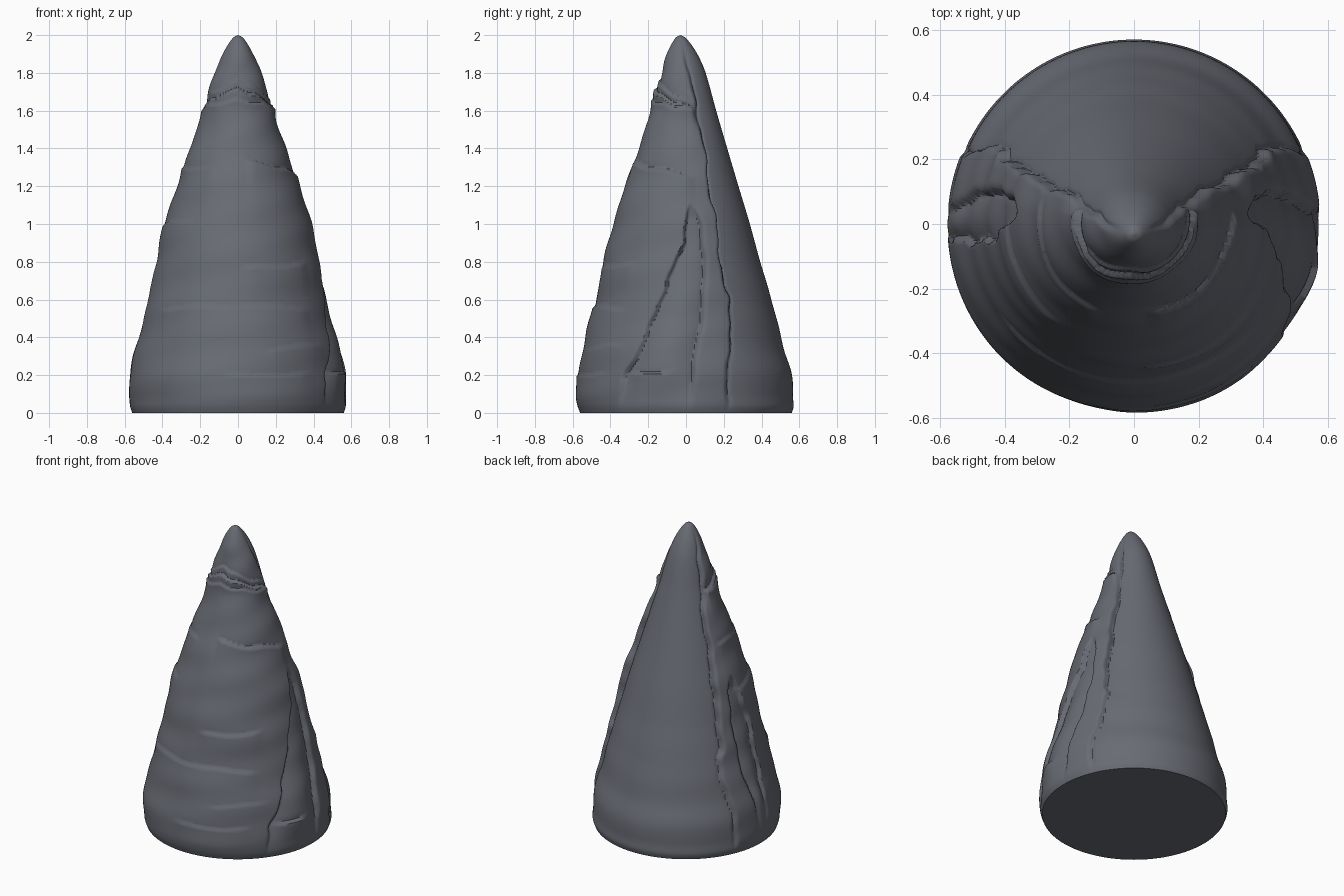
import bpy, bmesh, math

if "Cube" in bpy.data.objects:
    bpy.data.objects.remove(bpy.data.objects["Cube"])

COLS, ROWS = 360, 200

# vertical profiles as (z, value)
FRONT = [(0, .56), (.04, .573), (.12, .578), (.22, .57), (.4, .53), (.6, .478), (.8, .437), (1, .388),
         (1.2, .322), (1.4, .252), (1.6, .18), (1.7, .155), (1.8, .122), (1.88, .092), (1.94, .06),
         (1.975, .036), (1.992, .019), (2, 0)]
BACK = [(0, .56), (.04, .573), (.2, .565), (.35, .522), (.6, .458), (.8, .398), (1, .343), (1.2, .283),
        (1.4, .224), (1.6, .167), (1.8, .118), (1.88, .09), (1.94, .059), (1.975, .035), (1.992, .018), (2, 0)]
SEAM = [(0, .225), (.2, .225), (.4, .24), (.6, .24), (.66, .21), (1, .17), (1.2, .13),
        (1.4, .105), (1.6, .06), (1.8, .02), (2, -.03)]
CENTRE = [(0, 0), (1.5, 0), (1.8, -.008), (1.9, -.018), (2, -.03)]


def curve(pts, z):
    """Smooth curve through the points."""
    z = min(max(z, pts[0][0]), pts[-1][0])
    n = len(pts)
    i = 0
    while i < n - 2 and z > pts[i + 1][0]:
        i += 1

    def slope(k):
        a, b = pts[max(k - 1, 0)], pts[min(k + 1, n - 1)]
        return (b[1] - a[1]) / (b[0] - a[0])
    (z0, a), (z1, b) = pts[i], pts[i + 1]
    h = z1 - z0
    t = (z - z0) / h
    return ((2*t**3 - 3*t*t + 1) * a + (t**3 - 2*t*t + t) * h * slope(i)
            + (3*t*t - 2*t**3) * b + (t**3 - t*t) * h * slope(i + 1))


def line(pts, z):
    """Straight interpolation, clamped at the ends."""
    if z <= pts[0][0]:
        return pts[0][1]
    for (z0, a), (z1, b) in zip(pts, pts[1:]):
        if z <= z1:
            return a + (b - a) * (z - z0) / (z1 - z0)
    return pts[-1][1]


def ramp(a, b, v):
    t = min(max((v - a) / (b - a), 0), 1)
    return t * t * (3 - 2 * t)


# side splits: y of front and rear edge by height, lowest height, top height, depth
SPLITS = {
    1: ([(0, -.37), (.2, -.33), (.32, -.26), (.5, -.18), (.7, -.1), (.9, -.02), (1.12, .02)],
        [(0, .03), (.25, .04), (.5, .09), (.8, .105), (1, .08), (1.12, .03)], .12, 1.12, .03),
    -1: ([(0, -.04), (.5, -.06), (.8, -.05), (1.02, .01), (1.1, .03)],
         [(0, .04), (.25, .05), (.5, .1), (.8, .105), (1, .08), (1.1, .04)], .3, 1.1, .026),
}

# wrapping folds: height at front, drop per radian to the sides, start and end angle
# (0 = front, positive = right), overhang, width
FOLDS = [
    (1.345, .05, .1, 1.75, .016, .1),
    (1.30, .0, -1.9, -.3, .008, .1),
    (1.72, .06, -1.9, 1.9, .016, .06),
    (1.77, .07, -1.2, 1.9, .010, .05),
    (1.66, .03, -1.9, 1.9, .009, .06),
    (1.05, .03, -1.7, -.6, .007, .12),
    (.77, -.03, .0, 1.0, .010, .12),
    (.57, .015, -1.0, .9, .009, .12),
    (.33, -.04, .2, 1.0, .006, .1),
    (.20, -.02, -.2, .8, .007, .09),
    (.17, -.04, .95, 1.5, .016, .1),
]


def surface(a, z):
    """Point of the horn at angle a (0 = front, + = right) and height z."""
    sx, cy = math.sin(a), -math.cos(a)
    mid = curve(CENTRE, z)
    rf, rb = max(curve(FRONT, z), 0), max(curve(BACK, z), 0)
    side = 1 if sx >= 0 else -1
    y = mid + rf * cy
    fade = ramp(2, 1.8, z) * ramp(0, .1, z)
    # bark-like front: folds and soft swelling
    r = rf + fade * (.003 * math.sin(17 * z + 2 * a) + .002 * math.sin(31 * z - 3 * a))
    for z0, drop, a0, a1, h, w in FOLDS:
        mask = ramp(a0, a0 + .2, a) * ramp(a1, a1 - .2, a)
        if mask > 0:
            d = z0 - drop * abs(a) + .006 * math.sin(7 * a + 9 * z0) - z
            if d > 0:
                r += mask * h * ramp(0, .012, d) * math.exp(-d / w)
            else:
                r -= mask * h * .4 * math.exp(d / .02)
    # split panels on each side
    lo, hi, zb, zt, depth = SPLITS[side]
    if z < zt and abs(sx) > .3:
        wob = .006 * math.sin(23 * z) + .003 * math.sin(51 * z)
        ya, yb = line(lo, z) + wob, line(hi, z) - wob * .5
        k = ramp(0, zb + .1, z) * ramp(zt, zt - .1, z)
        inside = ramp(ya - .004, ya + .012, y) * ramp(yb + .004, yb - .012, y)
        u = min(max((y - ya) / max(yb - ya, .01), 0), 1)
        bulge = math.sin(math.pi * u) * ramp(.95, .3, z)
        r -= k * inside * depth * (1 - .95 * bulge)
        r -= k * .008 * math.exp(-((y - yb) / .012) ** 2)
    # smooth back shell, set in behind a seam
    seam = curve(SEAM, z) + fade * (.005 * math.sin(19 * z + side) + .003 * math.sin(43 * z))
    s = ramp(seam - .006, seam + .010, y)
    back = rb + (rf - rb) * .25 * (1 - max(cy, 0))
    back += fade * .002 * math.sin(24 * z + a * side) * ramp(.9, .4, z)
    r += (back - .006 * fade - r) * s
    r -= fade * .011 * math.exp(-((y - seam) / .011) ** 2)
    r = max(r, 0)
    return (r * sx, mid + r * cy, z)


# horn body: rings of points closed by a tip and a flat base
bm = bmesh.new()
rings = []
for j in range(ROWS):
    z = 2 * (1 - (1 - j / ROWS) ** 1.3)
    rings.append([bm.verts.new(surface(-math.pi + 2 * math.pi * i / COLS, z)) for i in range(COLS)])
tip = bm.verts.new((0, -.03, 2))
for low, up in zip(rings, rings[1:]):
    for i in range(COLS):
        n = (i + 1) % COLS
        bm.faces.new((low[i], low[n], up[n], up[i]))
for i in range(COLS):
    bm.faces.new((rings[-1][i], rings[-1][(i + 1) % COLS], tip))
bm.faces.new(list(reversed(rings[0])))
bmesh.ops.recalc_face_normals(bm, faces=bm.faces)
mesh = bpy.data.meshes.new("horn_spike")
bm.to_mesh(mesh)
bm.free()

horn = bpy.data.objects.new("horn_spike", mesh)
bpy.context.collection.objects.link(horn)
slate = bpy.data.materials.new("slate_grey")
slate.diffuse_color = (.14, .148, .175, 1)
slate.use_nodes = True
slate.node_tree.nodes["Principled BSDF"].inputs["Base Color"].default_value = slate.diffuse_color
mesh.materials.append(slate)

bpy.context.view_layer.objects.active = horn
horn.select_set(True)
bpy.ops.object.shade_smooth_by_angle(angle=math.radians(50))
